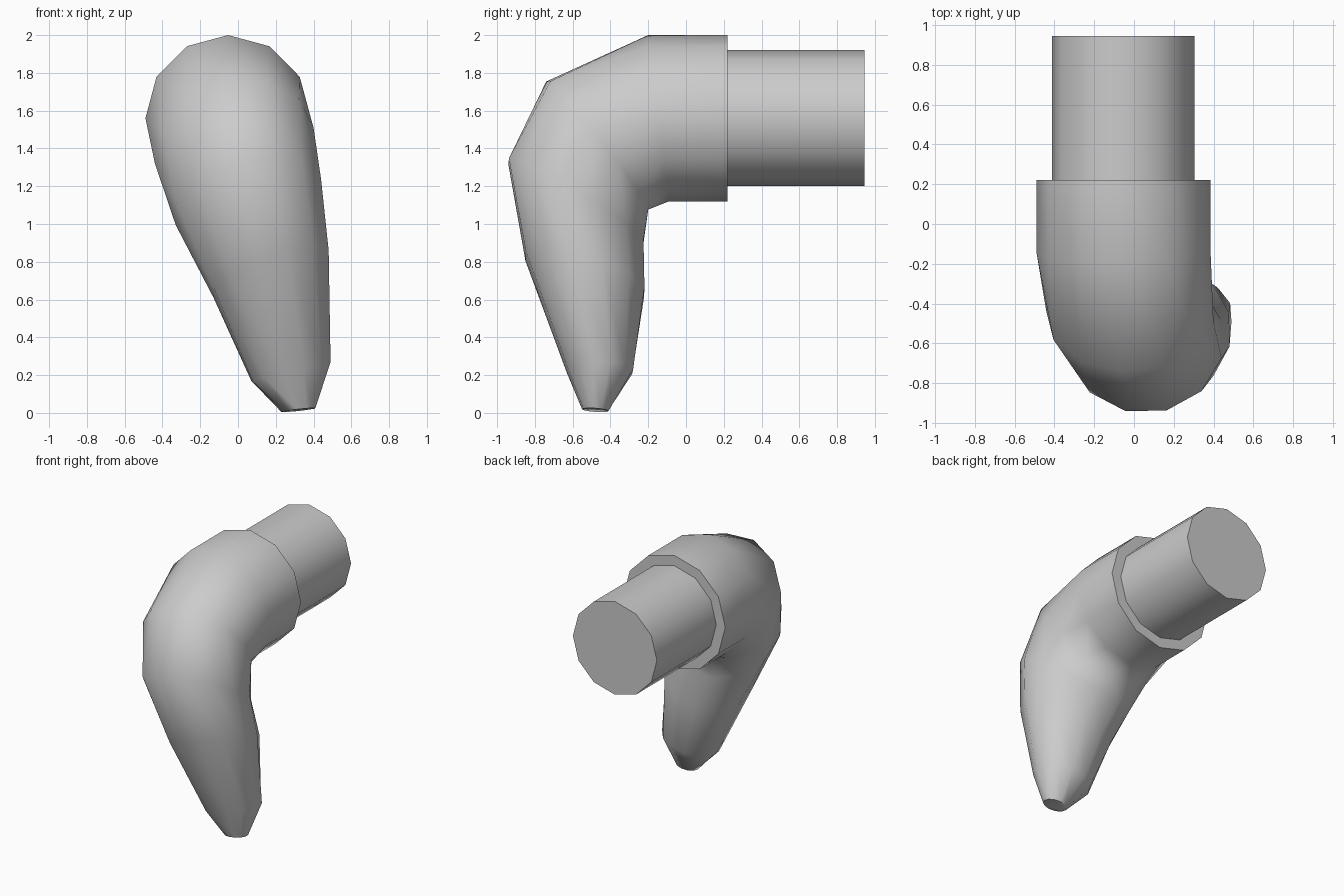
import bpy, bmesh, math
from mathutils import Vector

SIDES = 12

if "Cube" in bpy.data.objects:
    bpy.data.objects.remove(bpy.data.objects["Cube"], do_unlink=True)

grey = bpy.data.materials.new("plain_grey")
grey.use_nodes = True
grey.diffuse_color = (0.6, 0.6, 0.6, 1)
grey.node_tree.nodes["Principled BSDF"].inputs["Base Color"].default_value = (0.6, 0.6, 0.6, 1)


def ring_points(outer, inner, left, right, twist):
    """Slanted oval through an outer and inner (y, z) and two side (x, z) points."""
    outer, inner = Vector((0, *outer)), Vector((0, *inner))
    middle, reach = (outer + inner) / 2, (outer - inner) / 2
    side = Vector(((right[0] - left[0]) / 2, 0, (right[1] - left[1]) / 2))
    middle.x = (left[0] + right[0]) / 2
    points = []
    for i in range(SIDES):
        a = math.tau * i / SIDES - twist
        points.append(middle + (reach * math.cos(a) + side * math.sin(a)) / math.cos(twist))
    return points


def loft(name, sections, smooth_angle):
    """Skin a closed solid over the given sections."""
    bm = bmesh.new()
    loops = [[bm.verts.new(p) for p in ring_points(*s)] for s in sections]
    for a, b in zip(loops, loops[1:]):
        for i in range(SIDES):
            j = (i + 1) % SIDES
            bm.faces.new((a[i], a[j], b[j], b[i]))
    bm.faces.new(loops[0])
    bm.faces.new(loops[-1])
    bmesh.ops.recalc_face_normals(bm, faces=bm.faces)
    mesh = bpy.data.meshes.new(name)
    bm.to_mesh(mesh)
    bm.free()
    mesh.materials.append(grey)
    obj = bpy.data.objects.new(name, mesh)
    bpy.context.collection.objects.link(obj)
    bpy.ops.object.select_all(action="DESELECT")
    obj.select_set(True)
    bpy.context.view_layer.objects.active = obj
    bpy.ops.object.shade_smooth_by_angle(angle=math.radians(smooth_angle))
    return obj


# Bent, tapering body from the collar to the blunt tip
loft("bent_body", [
    ((0.22, 2.0), (0.22, 1.12), (-0.49, 1.56), (0.385, 1.56), 0),
    ((-0.2, 2.0), (-0.09, 1.12), (-0.49, 1.56), (0.385, 1.56), 0),
    ((-0.74, 1.76), (-0.2, 1.07), (-0.44, 1.35), (0.4, 1.47), 0.1),
    ((-0.94, 1.33), (-0.225, 0.9), (-0.33, 1.02), (0.44, 1.15), 0.25),
    ((-0.85, 0.83), (-0.22, 0.64), (-0.13, 0.62), (0.48, 0.82), 0.25),
    ((-0.63, 0.22), (-0.28, 0.22), (0.07, 0.17), (0.49, 0.27), 0.2),
    ((-0.55, 0.02), (-0.41, 0.01), (0.23, 0.01), (0.41, 0.03), 0.1),
], 60)

# Straight narrower tube out of the back
loft("rear_tube", [
    ((y, 1.92), (y, 1.2), (-0.413, 1.56), (0.305, 1.56), 0)
    for y in (0.22, 0.945)
], 40)
